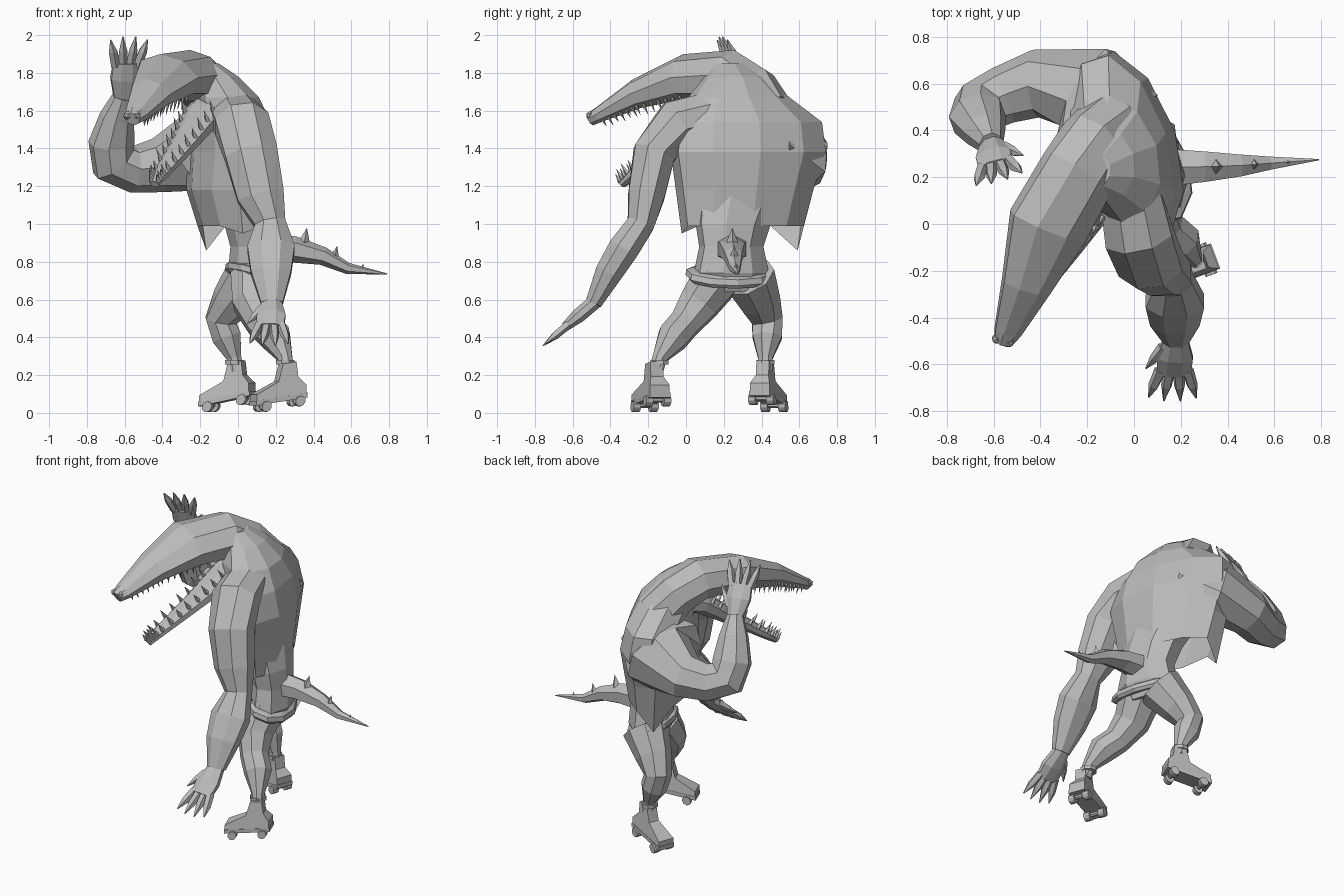
import bpy
import bmesh
from math import pi, cos, sin
from mathutils import Matrix, Vector

default_cube = bpy.data.objects.get("Cube")
if default_cube:
    bpy.data.objects.remove(default_cube)

GREY = (0.5, 0.5, 0.5, 1)
grey = bpy.data.materials.new("plain_grey")
grey.use_nodes = True
grey.diffuse_color = GREY
grey.node_tree.nodes["Principled BSDF"].inputs["Base Color"].default_value = GREY

UP = Vector((0, 0, 1))


def finish(name, bm):
    """Turn a bmesh into a flat shaded grey object."""
    bmesh.ops.recalc_face_normals(bm, faces=bm.faces)
    mesh = bpy.data.meshes.new(name)
    bm.to_mesh(mesh)
    bm.free()
    mesh.materials.append(grey)
    obj = bpy.data.objects.new(name, mesh)
    bpy.context.collection.objects.link(obj)
    return obj


def axes(tangent, ref):
    side = tangent.cross(Vector(ref)).normalized()
    return side, side.cross(tangent).normalized()


def loft(name, stations, sides=8, ref=UP, fixed=None, open_start=False):
    """Skin rings given as (x, y, z, half width, half height)."""
    bm = bmesh.new()
    centres = [Vector(s[:3]) for s in stations]
    grow = 1 / cos(pi / sides) ** 0.5
    rings = []
    for i, station in enumerate(stations):
        ahead, behind = centres[min(i + 1, len(centres) - 1)], centres[max(i - 1, 0)]
        tangent = fixed or (ahead - behind).normalized()
        side, up = axes(tangent, ref)
        ring = []
        for k in range(sides):
            angle = 2 * pi * (k + 0.5) / sides
            offset = side * station[3] * cos(angle) + up * station[4] * sin(angle)
            ring.append(bm.verts.new(centres[i] + offset * grow))
        rings.append(ring)
    for low, high in zip(rings, rings[1:]):
        for k in range(sides):
            n = (k + 1) % sides
            bm.faces.new((low[k], low[n], high[n], high[k]))
    if not open_start:
        bm.faces.new(rings[0][::-1])
    bm.faces.new(rings[-1])
    return finish(name, bm)


def spike(bm, base, tip, radius, sides=4):
    """Add a pointed cone from base to tip."""
    way = Vector(tip) - Vector(base)
    place = Matrix.Translation(Vector(base) + way / 2) @ way.to_track_quat("Z", "Y").to_matrix().to_4x4()
    bmesh.ops.create_cone(bm, cap_ends=True, segments=sides, radius1=radius,
                          radius2=0, depth=way.length, matrix=place)


def teeth(name, stations, ref, sign, count, size):
    """Two rows of teeth along the edges of a jaw."""
    bm = bmesh.new()
    spans = len(stations) - 1
    for i in range(count):
        place = (i + 0.5) / count * spans
        part = min(int(place), spans - 1)
        a, b = Vector(stations[part]), Vector(stations[part + 1])
        mix = a.lerp(b, place - part)
        tangent = (Vector(b[:3]) - Vector(a[:3])).normalized()
        side, up = axes(tangent, ref)
        for edge in (-1, 1):
            root = Vector(mix[:3]) + side * edge * mix[3] * 0.75 + up * sign * mix[4] * 0.5
            length = size * (1.2 if i % 2 else 0.9) + mix[4] * 0.5
            spike(bm, root, root + up * sign * length, size * 0.35)
    finish(name, bm)


def hand(name, wrist, knuckles, spread, thumb_side):
    """Palm, four clawed fingers and a thumb."""
    wrist, knuckles, spread = Vector(wrist), Vector(knuckles), Vector(spread).normalized()
    way = (knuckles - wrist).normalized()
    middle = wrist.lerp(knuckles, 0.55)
    loft(name + "_palm", [(*wrist, 0.04, 0.05), (*middle, 0.04, 0.08),
                          (*knuckles, 0.025, 0.075)], 8, spread)
    for i in range(4):
        fan = (i - 1.5) / 1.5
        root = knuckles + spread * fan * 0.058 - way * 0.02
        aim = (way + spread * fan * 0.28).normalized()
        joint, end = root + aim * 0.09, root + aim * (0.18 - 0.02 * abs(fan))
        loft(name + "_finger", [(*root, 0.022, 0.024), (*joint, 0.02, 0.022),
                                (*end, 0.003, 0.003)], 5, spread)
    root = wrist.lerp(knuckles, 0.3) + spread * thumb_side * 0.05
    aim = (way + spread * thumb_side * 0.6).normalized()
    loft(name + "_thumb", [(*root, 0.025, 0.025), (*(root + aim * 0.07), 0.02, 0.02),
                           (*(root + aim * 0.14), 0.003, 0.003)], 5, spread)


def skate(name, x, y, z, yaw, pitch):
    """Boot on a plate with four wheels; local x points to the toe, which dips by pitch."""
    dip = Matrix.Identity(4)
    dip[2][0] = -pitch
    place = Matrix.Translation((x, y, z)) @ Matrix.Rotation(yaw, 4, "Z") @ dip
    bm = bmesh.new()
    profile = [(-0.09, 0.06), (0.19, 0.06), (0.19, 0.1), (0.06, 0.15),
               (0.035, 0.24), (-0.04, 0.24), (-0.05, 0.16), (-0.09, 0.11)]
    outline = [bm.verts.new((px, -0.055, pz)) for px, pz in profile]
    face = bm.faces.new(outline)
    pushed = bmesh.ops.extrude_face_region(bm, geom=[face])["geom"]
    bmesh.ops.translate(bm, vec=(0, 0.11, 0), verts=[g for g in pushed if isinstance(g, bmesh.types.BMVert)])
    for v in bm.verts:
        if v.co.z > 0.12:
            v.co.y *= 0.65
    plate = Matrix.Translation((0.05, 0, 0.055)) @ Matrix.Diagonal((0.29, 0.115, 0.025, 1))
    bmesh.ops.create_cube(bm, size=1, matrix=plate)
    bmesh.ops.transform(bm, matrix=place, verts=bm.verts)
    finish(name + "_boot", bm)
    bm = bmesh.new()
    turn = Matrix.Rotation(pi / 2, 4, "X")
    for along in (-0.05, 0.14):
        for across in (-0.05, 0.05):
            bmesh.ops.create_cone(bm, cap_ends=True, segments=10, radius1=0.028, radius2=0.028, depth=0.04,
                                  matrix=Matrix.Translation((along, across, 0.03)) @ turn)
        bmesh.ops.create_cone(bm, cap_ends=True, segments=6, radius1=0.012, radius2=0.012, depth=0.12,
                              matrix=Matrix.Translation((along, 0, 0.035)) @ turn)
    bmesh.ops.transform(bm, matrix=place, verts=bm.verts)
    finish(name + "_wheels", bm)


# Sleeveless jacket over the hunched upper body, with two low front corners
FACING = (-0.95, -0.3, 0)
jacket = loft("jacket", [(-0.02, 0.3, 0.99, 0.33, 0.17), (-0.04, 0.31, 1.18, 0.37, 0.21),
                         (-0.03, 0.33, 1.38, 0.42, 0.21), (-0.05, 0.33, 1.54, 0.4, 0.19),
                         (-0.08, 0.28, 1.67, 0.27, 0.18), (-0.13, 0.26, 1.78, 0.16, 0.13),
                         (-0.18, 0.23, 1.85, 0.08, 0.08)], 10, FACING, UP, True)
for corner, drop in ((0, 0.04), (4, 0.13)):
    jacket.data.vertices[corner].co.z -= drop

# Waist, hips and belt
loft("waist", [(0.08, 0.24, 0.64, 0.13, 0.1), (0.09, 0.24, 0.74, 0.2, 0.13), (0.09, 0.24, 0.88, 0.17, 0.12),
               (0.07, 0.25, 1.0, 0.2, 0.13), (0, 0.3, 1.2, 0.25, 0.15)], 8, FACING, UP)
loft("belt", [(0.09, 0.23, 0.7, 0.215, 0.14), (0.09, 0.23, 0.72, 0.235, 0.155),
              (0.09, 0.23, 0.75, 0.23, 0.15), (0.09, 0.23, 0.76, 0.2, 0.13)],
     10, FACING, Vector((0.3, 0.08, 1)).normalized())

# Long upper and lower jaws with teeth
TILT = (0.25, -0.15, 1)
upper = [(-0.56, -0.505, 1.555, 0.04, 0.035), (-0.54, -0.46, 1.58, 0.06, 0.04), (-0.46, -0.26, 1.69, 0.11, 0.075),
         (-0.37, -0.01, 1.78, 0.175, 0.11), (-0.24, 0.22, 1.785, 0.165, 0.13), (-0.17, 0.34, 1.71, 0.155, 0.13),
         (-0.09, 0.42, 1.58, 0.15, 0.14)]
loft("upper_jaw", upper, 8, TILT)
teeth("upper_teeth", upper[1:4], TILT, -1, 13, 0.03)
lower = [(-0.44, -0.34, 1.21, 0.025, 0.02), (-0.41, -0.28, 1.26, 0.045, 0.03), (-0.29, -0.08, 1.42, 0.08, 0.045),
         (-0.18, 0.12, 1.58, 0.12, 0.07), (-0.1, 0.26, 1.64, 0.13, 0.1)]
loft("lower_jaw", lower, 8)
teeth("lower_teeth", lower[:4], UP, 1, 12, 0.045)
bm = bmesh.new()
for nx, ny in ((-0.585, -0.49), (-0.535, -0.505)):
    bmesh.ops.create_icosphere(bm, subdivisions=1, radius=0.025, matrix=Matrix.Translation((nx, ny, 1.575)))
finish("nostrils", bm)

# Lowered arm
loft("lowered_arm", [(-0.03, 0.2, 1.6, 0.12, 0.13), (0.02, -0.05, 1.53, 0.13, 0.15), (0.07, -0.17, 1.37, 0.115, 0.145),
                     (0.12, -0.21, 1.15, 0.1, 0.13), (0.17, -0.24, 1, 0.075, 0.085), (0.175, -0.33, 0.87, 0.085, 0.13),
                     (0.175, -0.41, 0.74, 0.075, 0.11), (0.18, -0.49, 0.58, 0.045, 0.06)], 8, (1, 0, 0))
hand("lowered_hand", (0.18, -0.48, 0.59), (0.17, -0.64, 0.455), (1, 0, 0), -1)

# Raised arm with a heavy shoulder that fades into the back
loft("raised_arm", [(-0.12, 0.43, 1.4, 0.25, 0.2), (-0.2, 0.58, 1.38, 0.22, 0.18), (-0.42, 0.6, 1.31, 0.14, 0.14),
                    (-0.56, 0.55, 1.29, 0.12, 0.12), (-0.66, 0.5, 1.33, 0.125, 0.11), (-0.67, 0.46, 1.43, 0.12, 0.1),
                    (-0.64, 0.4, 1.57, 0.09, 0.08), (-0.61, 0.34, 1.68, 0.05, 0.055)], 8, (-0.3, 0.8, 0.35))
hand("raised_hand", (-0.61, 0.34, 1.67), (-0.59, 0.25, 1.855), (0.9, 0.25, 0), 1)

# Legs with ankle cuffs, standing on skates
legs = {
    "left": [(0.09, 0.17, 0.72, 0.13), (0.08, 0.07, 0.58, 0.11), (0.13, -0.01, 0.47, 0.085),
             (0.2, -0.07, 0.4, 0.085), (0.25, -0.14, 0.29, 0.04), (0.26, -0.16, 0.22, 0.04)],
    "right": [(0.07, 0.33, 0.72, 0.14), (-0.03, 0.39, 0.59, 0.11), (-0.09, 0.43, 0.49, 0.085),
              (-0.06, 0.43, 0.4, 0.08), (-0.02, 0.42, 0.29, 0.04), (-0.01, 0.42, 0.22, 0.04)],
}
for label, path in legs.items():
    loft(label + "_leg", [(*s, s[3]) for s in path], 8, (1, 0, 0.2))
    ankle = Vector(path[-2][:3])
    loft(label + "_cuff", [(*(ankle + UP * h), 0.05, 0.05) for h in (-0.035, -0.01)], 8, (1, 0, 0))
skate("left_skate", 0.26, -0.17, 0.025, 3.5, 0.15)
skate("right_skate", -0.01, 0.42, 0.03, 2.8, 0.2)

# Tapering tail with spikes along the top
loft("tail", [(0.1, 0.24, 0.87, 0.09, 0.08), (0.3, 0.245, 0.865, 0.07, 0.065), (0.45, 0.25, 0.83, 0.05, 0.045),
              (0.58, 0.26, 0.765, 0.03, 0.028), (0.79, 0.275, 0.735, 0.003, 0.003)], 6)
bm = bmesh.new()
for sx, sy, sz, size in ((0.35, 0.245, 0.9, 0.08), (0.51, 0.255, 0.82, 0.065), (0.65, 0.265, 0.75, 0.04)):
    spike(bm, (sx, sy, sz), (sx + 0.015, sy, sz + size), size * 0.4)
finish("tail_spikes", bm)
